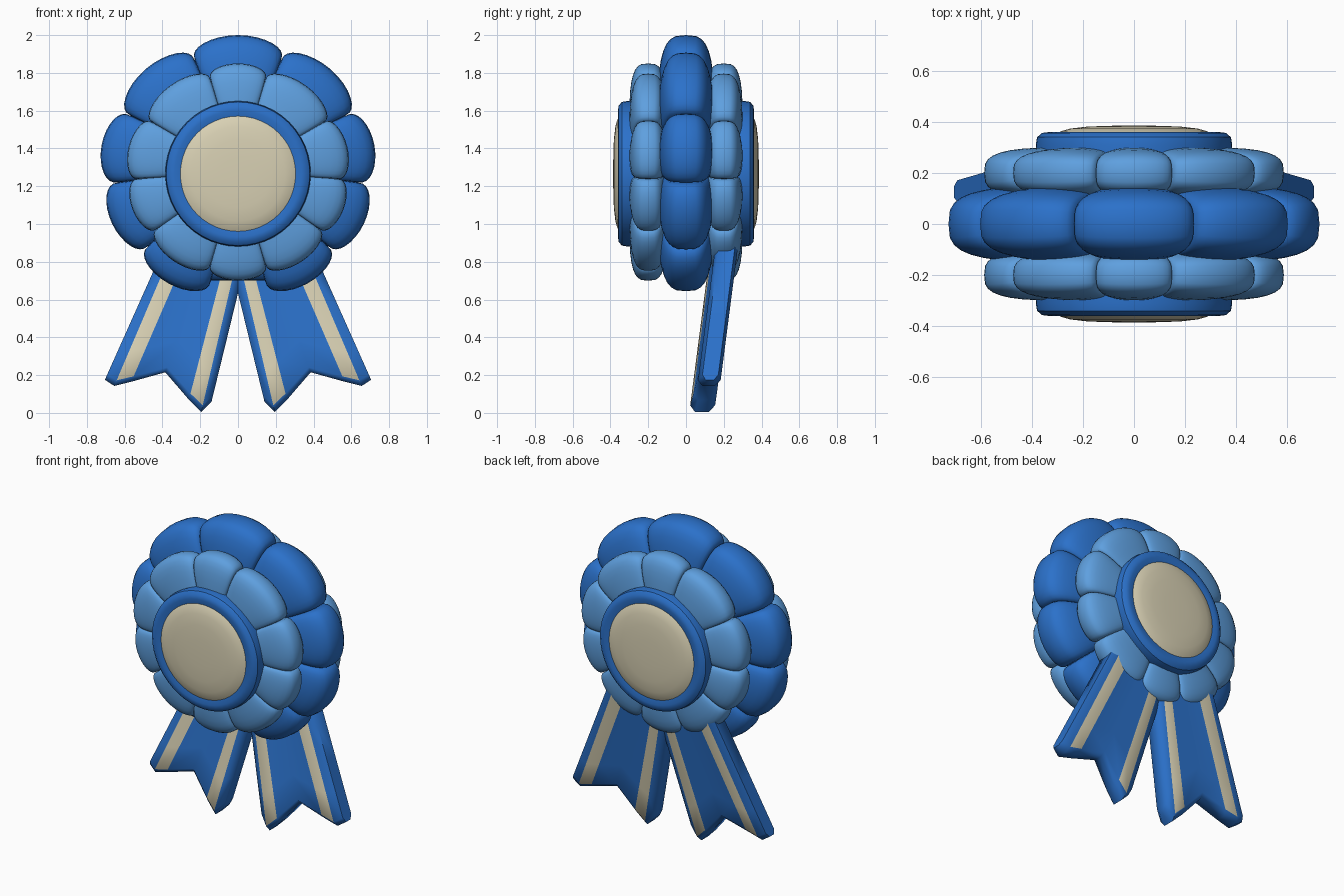
import bpy
import bmesh
from math import sin, cos, pi, radians, copysign

cube = bpy.data.objects.get("Cube")
if cube:
    bpy.data.objects.remove(cube, do_unlink=True)


def material(name, color):
    m = bpy.data.materials.new(name)
    m.use_nodes = True
    m.diffuse_color = (*color, 1)
    m.node_tree.nodes["Principled BSDF"].inputs["Base Color"].default_value = (*color, 1)
    return m


BLUE = material("royal blue", (0.024, 0.165, 0.59))
LIGHT = material("light blue", (0.113, 0.35, 0.74))
CREAM = material("cream", (0.69, 0.635, 0.455))


def loft(name, rings, materials, closed_rings=False, closed_list=False, caps=False, mat_rule=None, angle=40):
    """Skin a list of point rings; mat_rule(i, j) picks the face material."""
    bm = bmesh.new()
    verts = [[bm.verts.new(p) for p in ring] for ring in rings]
    rows, cols = len(rings), len(rings[0])
    for i in range(rows if closed_list else rows - 1):
        for j in range(cols if closed_rings else cols - 1):
            a, b = verts[i], verts[(i + 1) % rows]
            k = (j + 1) % cols
            f = bm.faces.new((a[j], a[k], b[k], b[j]))
            if mat_rule:
                f.material_index = mat_rule(i, j)
    if caps:
        # close both ends with strips between the two sides of the ring
        for ring in (verts[0], verts[-1]):
            for j in range(cols // 2 - 1):
                bm.faces.new((ring[j], ring[j + 1], ring[cols - 2 - j], ring[cols - 1 - j]))
    bmesh.ops.remove_doubles(bm, verts=bm.verts, dist=0.0001)
    bmesh.ops.recalc_face_normals(bm, faces=bm.faces)
    mesh = bpy.data.meshes.new(name)
    bm.to_mesh(mesh)
    bm.free()
    for m in materials:
        mesh.materials.append(m)
    obj = bpy.data.objects.new(name, mesh)
    bpy.context.collection.objects.link(obj)
    bpy.ops.object.select_all(action='DESELECT')
    obj.select_set(True)
    bpy.context.view_layer.objects.active = obj
    bpy.ops.object.shade_smooth_by_angle(angle=radians(angle))
    return obj


def ruffle(name, mat, edges, cz, peak, valley, thick, thin, y, root, stretch):
    """Ring of puffy petals between the given edge angles, measured from the top."""
    rings, steps, arc = [], 16, 16
    for start, end in zip(edges, edges[1:]):
        for s in range(steps + 1):
            theta = -pi / 2 + pi * s / steps
            puff = max(cos(theta), 0) ** 0.7
            ang = radians(90 - (start + end) / 2 - sin(theta) * (end - start) / 2)
            reach = valley + (peak - valley) * puff - root
            half = thin + (thick - thin) * puff
            ring = []
            for k in range(arc + 1):
                a = -pi / 2 + pi * k / arc
                r = root + reach * max(cos(a), 0) ** 0.6
                w = half * copysign(abs(sin(a)) ** 0.62, a)
                ring.append((r * cos(ang) * stretch, y + w, cz + r * sin(ang)))
            rings.append(ring)
    # neighbouring petals share an edge ring, so keep only one of each pair
    rings = [r for i, r in enumerate(rings) if i == 0 or i % (steps + 1)]
    return loft(name, rings, [mat], closed_list=True)


def mirrored(half):
    return [-a for a in reversed(half)] + half


# Petal layers: the outer one is left open at the bottom, above the tails
OUTER = mirrored([21, 63, 97, 132, 167])
INNER = mirrored([16, 59, 94, 126, 164]) + [196]
ruffle("outer_petals", BLUE, OUTER, 1.295, 0.705, 0.61, 0.15, 0.1, 0, 0.25, 1.04)
for side, label in ((-1, "front"), (1, "back")):
    ruffle(label + "_inner_petals", LIGHT, INNER, 1.275, 0.575, 0.51,
           0.1, 0.068, side * 0.2, 0.25, 1.035)


# Centre medallions: blue rim with a domed cream face
def medallion(name, profile, mat):
    n = 48
    rings = [[(r * cos(2 * pi * k / n), y, 1.266 + r * sin(2 * pi * k / n)) for r, y in profile]
             for k in range(n)]
    return loft(name, rings, [mat], closed_list=True)


RIM = [(0.37, 0.1), (0.38, 0.24), (0.385, 0.31), (0.38, 0.34), (0.36, 0.357),
       (0.335, 0.36), (0.305, 0.354)]
DOME = [(0.305, 0.354), (0.285, 0.364), (0.25, 0.374), (0.18, 0.382), (0.09, 0.385), (0, 0.386)]
for side, label in ((-1, "front"), (1, "back")):
    medallion(label + "_rim", [(r, y * side) for r, y in RIM], BLUE)
    medallion(label + "_face", [(r, y * side) for r, y in DOME], CREAM)

# Ribbon tails: columns of top x, bottom x, bottom z, half thickness, fold
COLUMNS = [(-0.06, 0.14, 0.06, 0.042, 0),
           (-0.01, 0.195, 0.005, 0.066, 0),
           (0.05, 0.26, 0.07, 0.062, 0.005),
           (0.14, 0.385, 0.215, 0.052, 0.015),
           (0.255, 0.565, 0.165, 0.055, 0.015),
           (0.34, 0.655, 0.143, 0.06, 0.018),
           (0.39, 0.705, 0.175, 0.042, 0.02)]
ROWS = [(0, 1), (0.25, 1), (0.5, 1), (0.75, 1), (0.96, 1), (1, 0.55)]
TOP = 0.88


def ribbon(name, side):
    rings = []
    for v, swell in ROWS:
        front, back = [], []
        for top_x, low_x, low_z, half, fold in COLUMNS:
            x = side * (top_x + (low_x - top_x) * v)
            z = TOP + (low_z - TOP) * v
            y = 0.083 + 0.13 * z + fold
            front.append((x, y - half * swell, z))
            back.append((x, y + half * swell, z))
        rings.append(front + back[::-1])
    last = 2 * len(COLUMNS) - 2
    stripes = (1, 4)
    # cream stripes on both sides, stopping just short of the hem
    return loft(name, rings, [BLUE, CREAM], closed_rings=True, caps=True, angle=65,
                mat_rule=lambda i, j: int(i < len(ROWS) - 2 and (j in stripes or last - j in stripes)))


ribbon("left_ribbon", 1)
ribbon("right_ribbon", -1)
